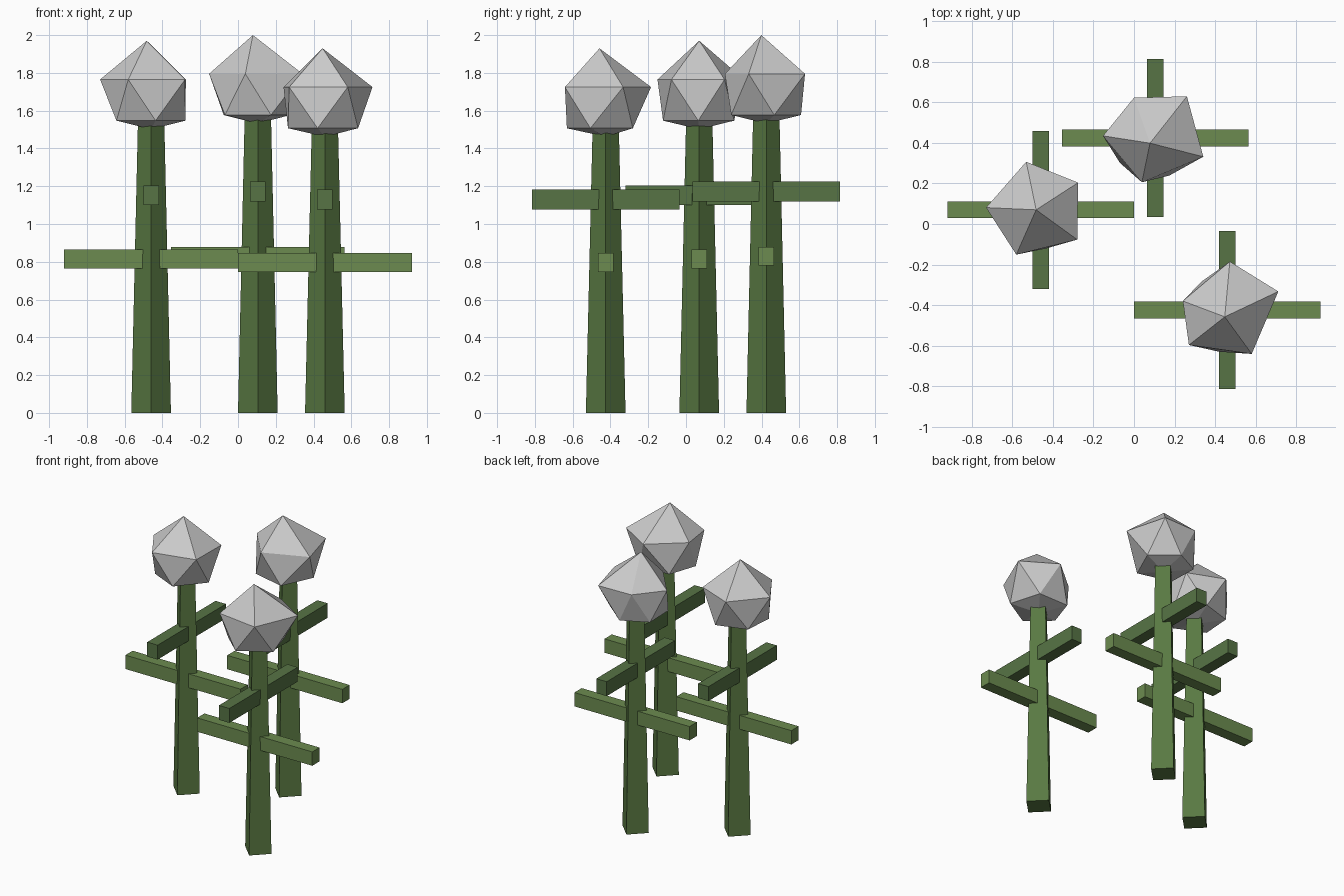
import bpy, bmesh, math
from mathutils import Vector

if "Cube" in bpy.data.objects:
    bpy.data.objects.remove(bpy.data.objects["Cube"])


def material(name, rgb):
    m = bpy.data.materials.new(name)
    m.diffuse_color = (*rgb, 1)
    m.use_nodes = True
    m.node_tree.nodes["Principled BSDF"].inputs["Base Color"].default_value = m.diffuse_color
    return m


STALK = material("stalk_green", (0.10, 0.19, 0.055))
LIGHT = material("light_green", (0.15, 0.26, 0.08))
MID = material("mid_green", (0.095, 0.175, 0.06))


def finish(bm, name, mat=None):
    bmesh.ops.recalc_face_normals(bm, faces=bm.faces)
    me = bpy.data.meshes.new(name)
    bm.to_mesh(me)
    bm.free()
    ob = bpy.data.objects.new(name, me)
    bpy.context.collection.objects.link(ob)
    if mat:
        me.materials.append(mat)
    return ob


def stalk(name, x, y, h):
    # four-sided taper with its corners on the axes
    bm = bmesh.new()
    bmesh.ops.create_cone(bm, cap_ends=True, segments=4, radius1=0.105, radius2=0.07, depth=h)
    for v in bm.verts:
        a = round(math.atan2(v.co.y, v.co.x) / (math.pi / 2)) * math.pi / 2
        r = math.hypot(v.co.x, v.co.y)
        v.co = (r * math.cos(a), r * math.sin(a), v.co.z)
    finish(bm, name, STALK).location = (x, y, h / 2)


def bar(name, loc, size, mat):
    bm = bmesh.new()
    bmesh.ops.create_cube(bm, size=1)
    bmesh.ops.scale(bm, vec=size, verts=bm.verts)
    finish(bm, name, mat).location = loc


def head(name, loc, apex, ring):
    # irregular twenty-sided blossom: apex, wide ring, narrower ring, shallow base
    bm = bmesh.new()
    top = bm.verts.new((*apex, 0))
    up = [bm.verts.new((x, y, -0.205)) for x, y in ring]
    low = []
    for i in range(5):
        d = (Vector(ring[i]).normalized() + Vector(ring[(i + 1) % 5]).normalized()).normalized() * 0.195
        low.append(bm.verts.new((d.x + apex[0] * 0.6, d.y + apex[1] * 0.4, -0.423)))
    base = bm.verts.new((0, 0, -0.468))
    for i in range(5):
        j = (i + 1) % 5
        bm.faces.new((top, up[i], up[j]))
        bm.faces.new((up[i], low[i], up[j]))
        bm.faces.new((low[i], low[j], up[j]))
        bm.faces.new((base, low[j], low[i]))
    finish(bm, name).location = loc


# x, y, top height, x bar height, y bar height, apex offset, upper ring offsets
PLANTS = {
    "left": (-0.46, 0.07, 1.97, 0.815, 1.152, (-0.023, 0.0),
             [(-0.072, 0.237), (0.184, 0.134), (0.18, -0.147), (-0.121, -0.221), (-0.27, 0.011)]),
    "back": (0.105, 0.425, 2.0, 0.829, 1.172, (-0.026, -0.026),
             [(-0.105, 0.198), (0.156, 0.205), (0.237, -0.093), (-0.066, -0.219), (-0.258, 0.01)]),
    "right": (0.46, -0.425, 1.93, 0.797, 1.13, (-0.012, -0.033),
              [(0.013, 0.24), (0.252, 0.092), (0.121, -0.216), (-0.189, -0.172), (-0.219, 0.045)]),
}
for key, (x, y, top, zx, zy, apex, ring) in PLANTS.items():
    stalk(key + "_stalk", x, y, top - 0.44)
    bar(key + "_lower_branch", (x, y, zx), (0.92, 0.083, 0.1), LIGHT)
    bar(key + "_upper_branch", (x, y, zy), (0.083, 0.78, 0.104), MID)
    head(key + "_blossom", (x, y, top), apex, ring)
